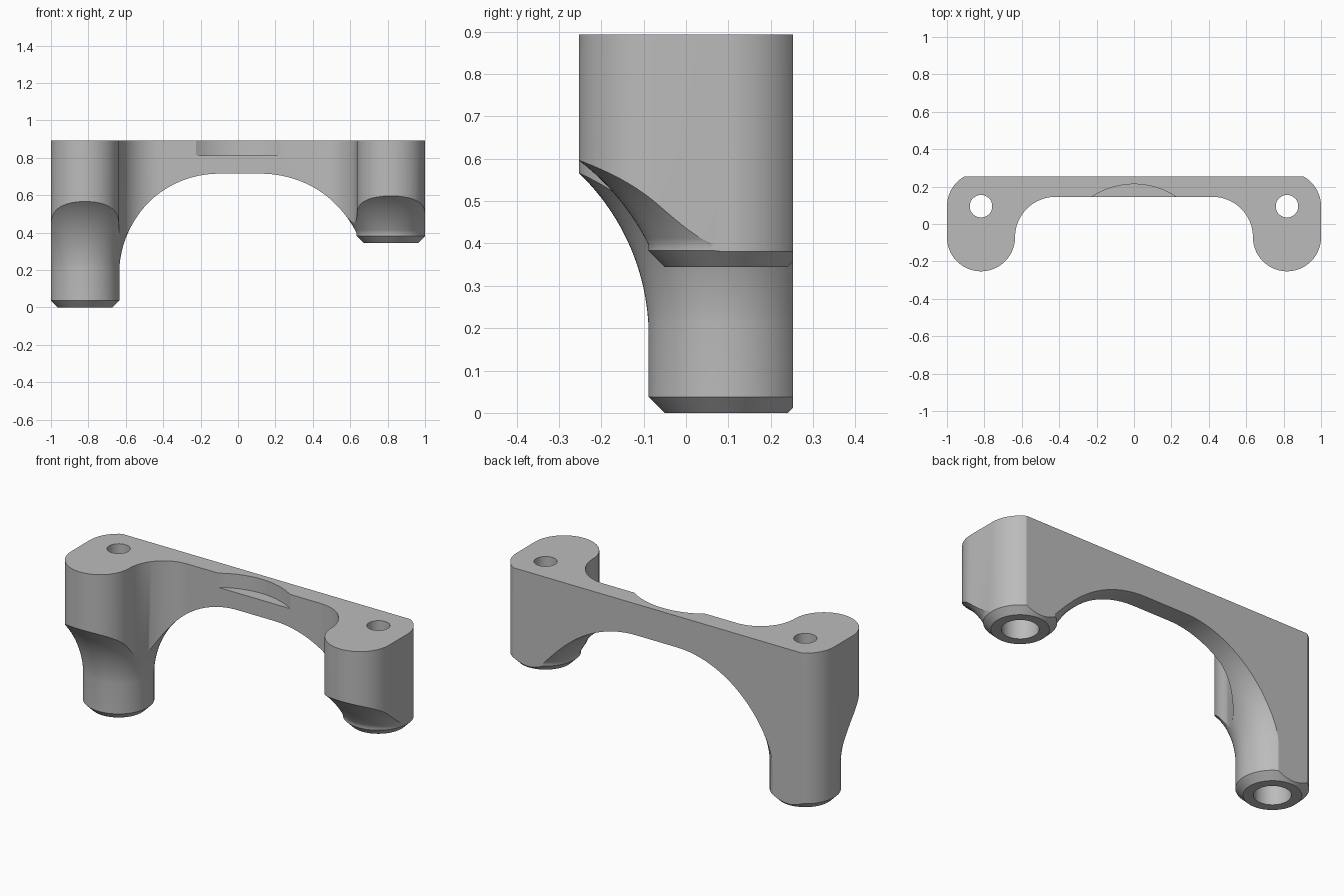
import bpy
import bmesh
from math import acos, asin, cos, sin, pi
from mathutils import Matrix, Vector

if "Cube" in bpy.data.objects:
    bpy.data.objects.remove(bpy.data.objects["Cube"])

TOP = 0.893       # height of the top face
BACK = 0.253      # flat back face
WEB = 0.145       # front face of the bridge
LEG_X, LEG_Y, LEG_R = 0.818, 0.095, 0.182
LOBE_Y = LEG_R - BACK

grey = bpy.data.materials.new("plain_grey")
grey.use_nodes = True
grey.diffuse_color = (0.5, 0.5, 0.5, 1)
grey.node_tree.nodes["Principled BSDF"].inputs["Base Color"].default_value = (0.5, 0.5, 0.5, 1)


def arc(cx, cy, r, start, end, n=24):
    steps = [start + (end - start) * i / n for i in range(n + 1)]
    return [(cx + r * cos(a), cy + r * sin(a)) for a in steps]


def finish(bm, name):
    bmesh.ops.remove_doubles(bm, verts=bm.verts, dist=1e-5)
    bmesh.ops.recalc_face_normals(bm, faces=bm.faces)
    mesh = bpy.data.meshes.new(name)
    bm.to_mesh(mesh)
    bm.free()
    mesh.materials.append(grey)
    obj = bpy.data.objects.new(name, mesh)
    bpy.context.collection.objects.link(obj)
    return obj


def prism(name, outline, z0, z1):
    bm = bmesh.new()
    face = bm.faces.new([bm.verts.new((x, y, z0)) for x, y in outline])
    new = bmesh.ops.extrude_face_region(bm, geom=[face])["geom"]
    verts = [v for v in new if isinstance(v, bmesh.types.BMVert)]
    bmesh.ops.translate(bm, verts=verts, vec=(0, 0, z1 - z0))
    return finish(bm, name)


def lathe(name, profile, x, y):
    bm = bmesh.new()
    verts = [bm.verts.new((x + r, y, z)) for r, z in profile]
    edges = [bm.edges.new((verts[i - 1], verts[i])) for i in range(len(verts))]
    bmesh.ops.spin(bm, geom=verts + edges, cent=(x, y, 0), axis=(0, 0, 1),
                   angle=2 * pi, steps=96)
    return finish(bm, name)


def cylinder(name, x, y, r, z0, z1, n=64):
    bm = bmesh.new()
    bmesh.ops.create_cone(bm, cap_ends=True, segments=n, radius1=r, radius2=r, depth=z1 - z0,
                          matrix=Matrix.Translation(Vector((x, y, (z0 + z1) / 2))))
    return finish(bm, name)


def cut(target, cutter):
    cutter.hide_render = True
    mod = target.modifiers.new("cut", 'BOOLEAN')
    mod.operation = 'DIFFERENCE'
    mod.solver = 'EXACT'
    mod.object = cutter
    bpy.context.view_layer.objects.active = target
    bpy.ops.object.modifier_apply(modifier=mod.name)
    bpy.data.objects.remove(cutter)


# Bridge and both lobes, as one symmetrical plan outline
half = arc(LEG_X, LEG_Y, LEG_R, asin((BACK - LEG_Y) / LEG_R), 0)
half += arc(LEG_X, LOBE_Y, LEG_R, 0, -pi, 40)
inner = LEG_X - LEG_R
fillet = WEB - LOBE_Y
half += arc(inner - fillet, LOBE_Y, fillet, 0, pi / 2)[1:]
outline = half + [(-x, y) for x, y in reversed(half)]
bracket = prism("bracket", outline, -0.05, TOP)

# Each leg: bottom height, arch centre radius and height, arch radius, bore depth top
legs = [(-1, 0.0, 0.718, 0.18, 0.535, 0.45),
        (1, 0.345, 0.698, 0.14, 0.575, 0.6)]
for side, z0, arch_r, arch_z, radius, bore_top in legs:
    x = side * LEG_X
    shaft = LEG_R + 0.002
    # Arch, round shaft and chamfered foot turned around the leg axis
    profile = [(0.05, z0), (0.146, z0), (shaft, z0 + 0.038)]
    profile += arc(arch_r, arch_z, radius, acos((shaft - arch_r) / radius), pi / 2, 40)
    profile += [(0.9, arch_z + radius), (0.9, -0.2), (0.05, -0.2)]
    cut(bracket, lathe("leg_shape", profile, x, LEG_Y))
    # Bolt hole with a wider bore from below
    cut(bracket, cylinder("bolt_hole", x, LEG_Y, 0.06, -0.2, 1))
    cut(bracket, cylinder("wide_bore", x, LEG_Y, 0.094, -0.2, bore_top))

# Shallow curved pocket in the front of the bridge
cut(bracket, cylinder("pocket", 0, -0.193, 0.406, 0.812, 1, 128))

bpy.ops.object.select_all(action='DESELECT')
bracket.select_set(True)
bpy.context.view_layer.objects.active = bracket
bpy.ops.object.shade_smooth_by_angle(angle=0.5)
